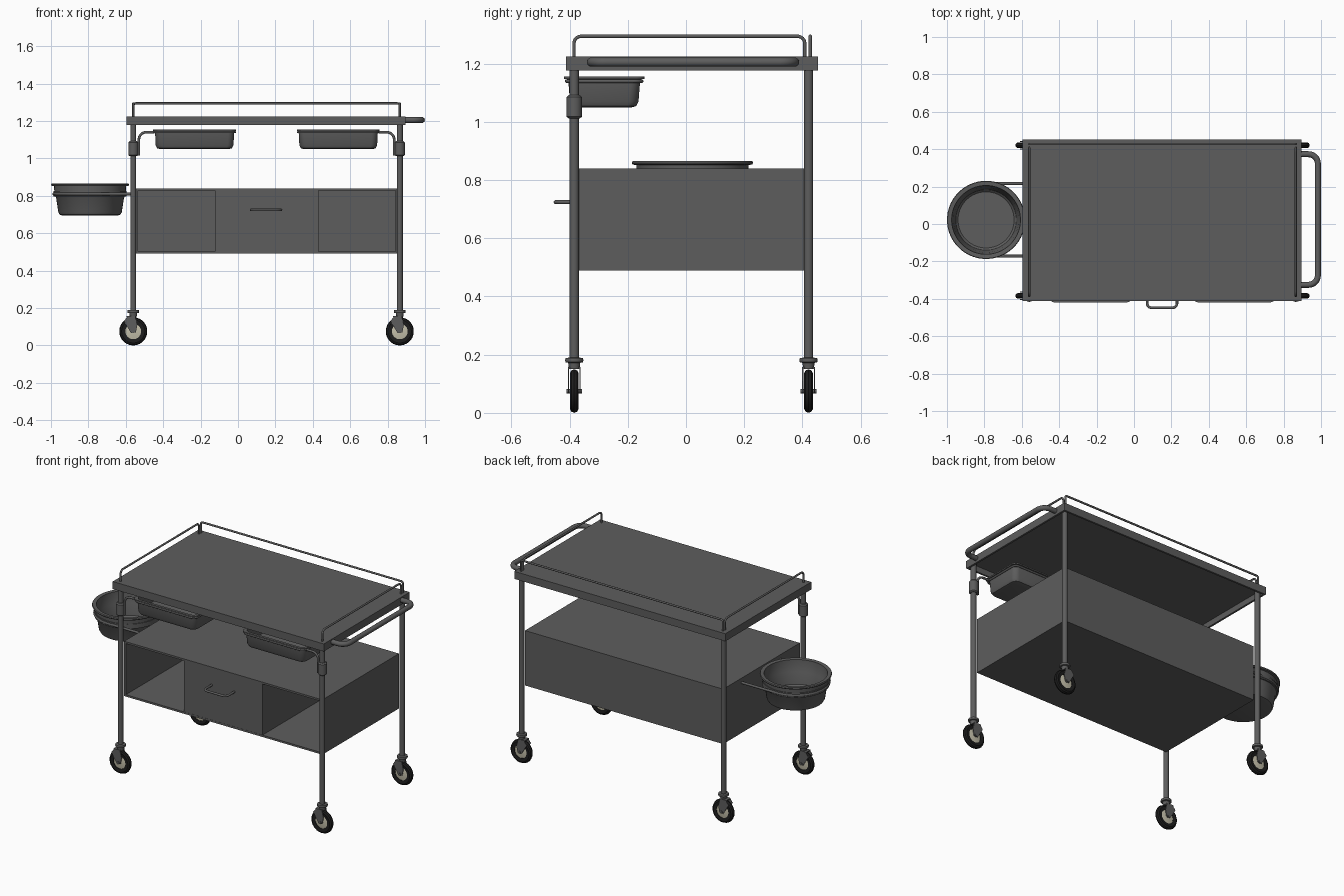
import bpy, bmesh
from math import pi, sin, cos, radians
from mathutils import Vector, Matrix

if "Cube" in bpy.data.objects:
    bpy.data.objects.remove(bpy.data.objects["Cube"])

def mat(name, c):
    m = bpy.data.materials.new(name)
    m.diffuse_color = (*c, 1)
    m.use_nodes = True
    m.node_tree.nodes["Principled BSDF"].inputs["Base Color"].default_value = m.diffuse_color
    return m

STEEL = mat("dark_steel", (0.11, 0.11, 0.11))
RUBBER = mat("black_rubber", (0.012, 0.012, 0.012))
CREAM = mat("cream_hub", (0.55, 0.52, 0.4))

def finish(name, bm, m=STEEL, smooth=True):
    bmesh.ops.recalc_face_normals(bm, faces=bm.faces)
    me = bpy.data.meshes.new(name)
    bm.to_mesh(me)
    bm.free()
    ob = bpy.data.objects.new(name, me)
    bpy.context.collection.objects.link(ob)
    me.materials.append(m)
    if smooth:
        bpy.ops.object.select_all(action='DESELECT')
        ob.select_set(True)
        bpy.context.view_layer.objects.active = ob
        bpy.ops.object.shade_smooth_by_angle(angle=radians(35))
    return ob

def box(name, lo, hi, open_dir=None, wall=0.012):
    """Box between two corners; open_dir removes that face and gives walls thickness."""
    lo, hi = Vector(lo), Vector(hi)
    bm = bmesh.new()
    bmesh.ops.create_cube(bm, size=1)
    bmesh.ops.scale(bm, vec=hi - lo, verts=bm.verts)
    bmesh.ops.translate(bm, vec=(lo + hi) / 2, verts=bm.verts)
    bm.normal_update()
    if open_dir:
        d = Vector(open_dir)
        bmesh.ops.delete(bm, geom=[f for f in bm.faces if f.normal.dot(d) > 0.9], context='FACES')
    me = bpy.data.meshes.new(name)
    bm.to_mesh(me)
    bm.free()
    ob = bpy.data.objects.new(name, me)
    bpy.context.collection.objects.link(ob)
    me.materials.append(STEEL)
    if open_dir:
        s = ob.modifiers.new("walls", 'SOLIDIFY')
        s.thickness, s.offset, s.use_even_offset = wall, -1, True
    return ob

def loft(name, rings, at, m=STEEL, seg=8, rot=None, closed=False):
    """Skin rounded-rectangle rings (half_x, half_y, corner_radius, z)."""
    bm = bmesh.new()
    loops = []
    for hx, hy, r, z in rings:
        loop = []
        for q, (sx, sy) in enumerate(((1, 1), (-1, 1), (-1, -1), (1, -1))):
            for i in range(seg):
                a = (q + (i + 0.5) / seg) * pi / 2
                loop.append(bm.verts.new((sx * (hx - r) + r * cos(a), sy * (hy - r) + r * sin(a), z)))
        loops.append(loop)
    n = len(loops[0])
    pairs = list(zip(loops, loops[1:])) + ([(loops[-1], loops[0])] if closed else [])
    for a, b in pairs:
        for i in range(n):
            bm.faces.new((a[i], a[(i + 1) % n], b[(i + 1) % n], b[i]))
    if not closed:
        bm.faces.new(loops[0])
        bm.faces.new(loops[-1])
    M = Matrix.Translation(at) @ (rot or Matrix())
    bmesh.ops.transform(bm, matrix=M, verts=bm.verts)
    return finish(name, bm, m)

def lathe(name, prof, at, **k):
    return loft(name, [(r, r, r, z) for r, z in prof], at, **k)

def tube(name, pts, rad, bend=0.0, cyclic=False):
    """Round rod along points, with corners filleted by bend."""
    pts = [Vector(p) for p in pts]
    path = []
    for i, p in enumerate(pts):
        if bend == 0 or (not cyclic and i in (0, len(pts) - 1)):
            path.append(p)
            continue
        a = p + (pts[i - 1] - p).normalized() * bend
        b = p + (pts[(i + 1) % len(pts)] - p).normalized() * bend
        for t in range(9):
            th = t / 8 * pi / 2
            path.append(p + (a - p) * (1 - sin(th)) + (b - p) * (1 - cos(th)))
    cu = bpy.data.curves.new(name, 'CURVE')
    cu.dimensions = '3D'
    cu.bevel_depth, cu.bevel_resolution, cu.use_fill_caps = rad, 3, True
    sp = cu.splines.new('POLY')
    sp.points.add(len(path) - 1)
    for s, p in zip(sp.points, path):
        s.co = (*p, 1)
    sp.use_cyclic_u = cyclic
    sp.use_smooth = True
    cu.materials.append(STEEL)
    ob = bpy.data.objects.new(name, cu)
    bpy.context.collection.objects.link(ob)
    return ob

XL, XR, YF, YB = -0.56, 0.865, -0.384, 0.421

# Table top with hollow underside
box("table_top", (-0.595, -0.413, 1.177), (0.895, 0.453, 1.225), (0, 0, -1))

# Guard rails on three sides
for side, x in (("left", XL), ("right", XR)):
    tube(side + "_rail", [(x, -0.385, 1.22), (x, -0.385, 1.294), (x, 0.408, 1.294), (x, 0.408, 1.22)], 0.006, 0.025)
tube("back_rail", [(XL, 0.427, 1.22), (XL, 0.427, 1.294), (XR, 0.427, 1.294), (XR, 0.427, 1.22)], 0.006, 0.012)

# Push handle
tube("push_handle", [(0.885, -0.325, 1.205), (0.983, -0.325, 1.205), (0.983, 0.373, 1.205), (0.885, 0.373, 1.205)], 0.016, 0.05)

# Cabinet with two open bays and a centre drawer
box("cabinet", (-0.546, -0.368, 0.49), (0.853, 0.405, 0.84), (0, -1, 0))
box("drawer", (-0.123, -0.367, 0.5), (0.43, 0.395, 0.83))
tube("drawer_handle", [(0.07, -0.36, 0.724), (0.07, -0.448, 0.724), (0.23, -0.448, 0.724), (0.23, -0.36, 0.724)], 0.007, 0.025)

# Legs and casters
RY = Matrix.Rotation(pi / 2, 4, 'X')
for fx, x in (("left", XL), ("right", XR)):
    for fy, y in (("front", YF), ("back", YB)):
        n = fy + "_" + fx
        lathe(n + "_leg", [(0.016, 0.16), (0.016, 1.21)], (x, y, 0), seg=6)
        lathe(n + "_caster_collar", [(0.018, 0.15), (0.021, 0.172), (0.03, 0.174), (0.032, 0.18),
                                     (0.03, 0.188), (0.018, 0.19)], (x, y, 0), seg=6)
        c = (x, y, 0.075)
        lathe(n + "_tyre", [(0.042, -0.012), (0.062, -0.015), (0.071, -0.010), (0.075, 0),
                            (0.071, 0.010), (0.062, 0.015), (0.042, 0.012)], c, m=RUBBER, rot=RY, closed=True)
        lathe(n + "_hub", [(0.012, -0.014), (0.043, -0.009), (0.043, 0.009), (0.012, 0.014)], c, m=CREAM, rot=RY)
        lathe(n + "_axle", [(0.008, -0.027), (0.008, 0.027)], c, rot=RY, seg=3)
        # Fork: two slanted cheeks and a bridge above the wheel
        for s in (-1, 1):
            bm = bmesh.new()
            prof = [(-0.05, 0.13), (-0.033, 0.152), (0.01, 0.157), (0.022, 0.11), (0.014, 0.07), (-0.012, 0.066)]
            f = bm.faces.new([bm.verts.new((x + px, y + s * 0.018, pz)) for px, pz in prof])
            e = bmesh.ops.extrude_face_region(bm, geom=[f])
            bmesh.ops.translate(bm, vec=(0, s * 0.004, 0), verts=[v for v in e["geom"] if isinstance(v, bmesh.types.BMVert)])
            finish(n + "_fork_cheek", bm, smooth=False)
        box(n + "_fork_bridge", (x - 0.035, y - 0.022, 0.151), (x + 0.012, y + 0.022, 0.157))

# Swing trays clamped to the front legs
for side, x, cx, s in (("left", XL, -0.232, 1), ("right", XR, 0.536, -1)):
    lathe(side + "_clamp", [(0.02, 1.012), (0.027, 1.018), (0.027, 1.085), (0.02, 1.092)], (x, YF, 0), seg=6)
    loft(side + "_tray", [(0.185, 0.095, 0.03, 1.05), (0.2, 0.11, 0.035, 1.054), (0.208, 0.118, 0.035, 1.07),
                          (0.212, 0.124, 0.035, 1.146), (0.222, 0.138, 0.03, 1.147), (0.222, 0.138, 0.03, 1.155),
                          (0.208, 0.12, 0.035, 1.154), (0.203, 0.113, 0.035, 1.072), (0.185, 0.095, 0.03, 1.058)],
         (cx, -0.281, 0))
    ax = x + s * 0.03
    tube(side + "_tray_arm", [(ax, YF, 1.015), (ax, YF, 1.14), (cx - s * 0.215, YF, 1.14)], 0.007, 0.04)
    a, b = cx - 0.215, cx + 0.215
    tube(side + "_tray_ring", [(a, -0.41, 1.14), (b, -0.41, 1.14), (b, -0.152, 1.14), (a, -0.152, 1.14)], 0.006, 0.03, True)

# Round basin in its side bracket
B = (-0.791, 0.022, 0)
lathe("basin", [(0.15, 0.695), (0.163, 0.699), (0.17, 0.712), (0.182, 0.79), (0.19, 0.8), (0.193, 0.852),
                (0.206, 0.853), (0.209, 0.859), (0.206, 0.865), (0.184, 0.863), (0.180, 0.805), (0.174, 0.79),
                (0.162, 0.715), (0.15, 0.703)], B, seg=12)
lathe("basin_ring", [(0.188, 0.795), (0.196, 0.795), (0.196, 0.825), (0.188, 0.825)], B, seg=12, closed=True)
arc = [(B[0] - 0.194 * sin(i * pi / 24), B[1] + 0.194 * cos(i * pi / 24), 0.81) for i in range(25)]
tube("basin_bracket", [(-0.54, B[1] + 0.194, 0.81)] + arc + [(-0.54, B[1] - 0.194, 0.81)], 0.008)
